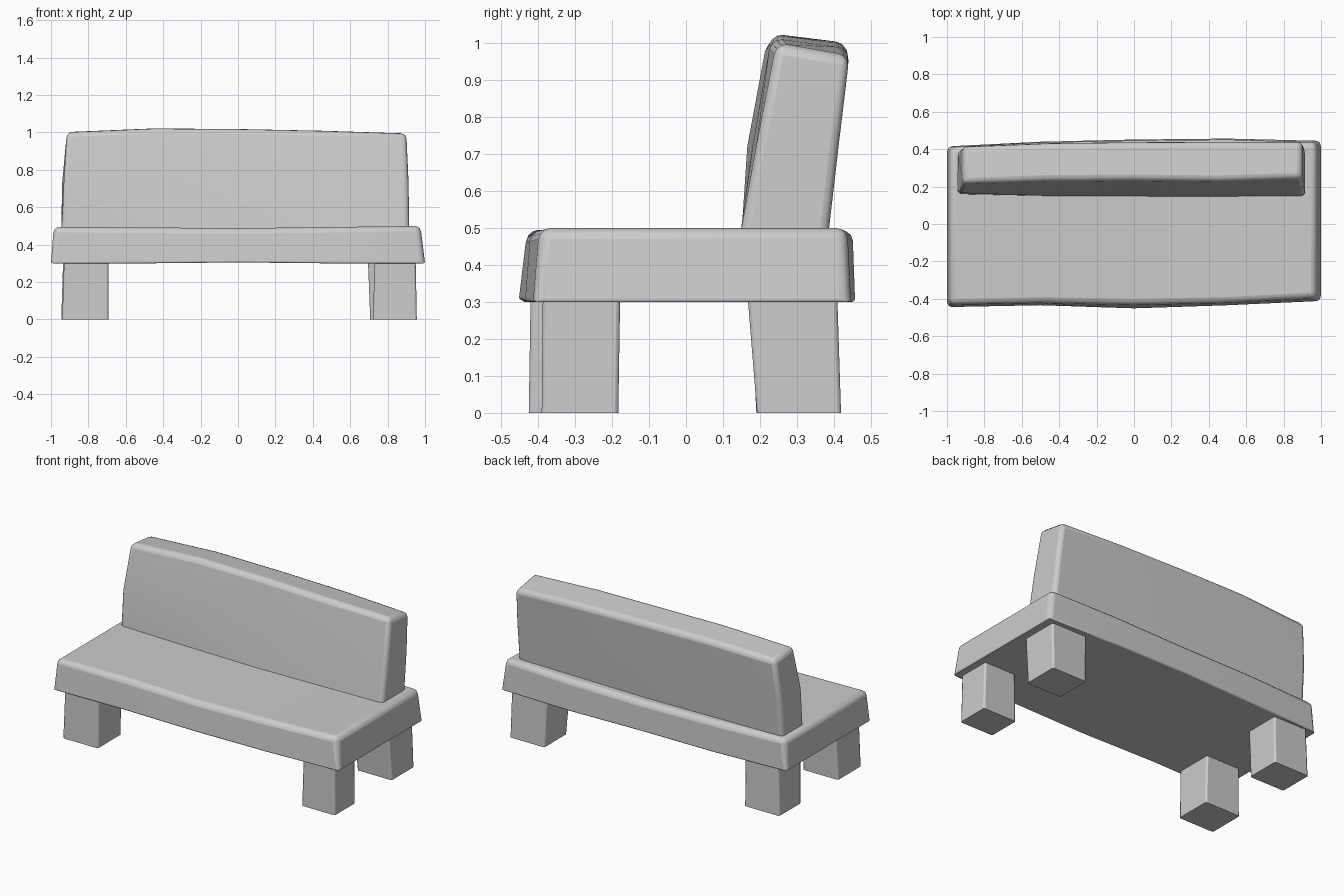
import bpy, bmesh, math

if "Cube" in bpy.data.objects:
    bpy.data.objects.remove(bpy.data.objects["Cube"])


def loft(name, rings, ring_w, end_w, width, segments=3):
    """Skin matching rings, cap both ends; weights give the bevel of each long / end edge."""
    n = len(rings[0])
    bm = bmesh.new()
    v = [[bm.verts.new(p) for p in r] for r in rings]
    for a, b in zip(v, v[1:]):
        for k in range(n):
            bm.faces.new((a[k], a[(k + 1) % n], b[(k + 1) % n], b[k]))
    bm.faces.new(v[0][::-1])
    bm.faces.new(v[-1])
    bmesh.ops.recalc_face_normals(bm, faces=bm.faces)
    layer = bm.edges.layers.float.new("bevel_weight_edge")
    for a, b in zip(v, v[1:]):
        for k in range(n):
            bm.edges.get((a[k], b[k]))[layer] = ring_w[k]
    for r in (v[0], v[-1]):
        for k in range(n):
            bm.edges.get((r[k], r[(k + 1) % n]))[layer] = end_w[k]
    mesh = bpy.data.meshes.new(name)
    bm.to_mesh(mesh)
    bm.free()
    ob = bpy.data.objects.new(name, mesh)
    bpy.context.collection.objects.link(ob)
    mod = ob.modifiers.new("Bevel", "BEVEL")
    mod.limit_method = 'WEIGHT'
    mod.width = width
    mod.segments = segments
    bpy.ops.object.select_all(action='DESELECT')
    ob.select_set(True)
    bpy.context.view_layer.objects.active = ob
    bpy.ops.object.shade_smooth_by_angle(angle=math.radians(40))
    return ob


# Seat slab: x bottom, x top, front y bottom, front y top, back y bottom, back y top, z bottom, z top
seat = [
    (-1.0, -0.985, -0.445, -0.43, 0.415, 0.41, 0.30, 0.495),
    (-0.5, -0.5, -0.435, -0.42, 0.44, 0.435, 0.30, 0.492),
    (0.0, 0.0, -0.452, -0.43, 0.452, 0.445, 0.305, 0.488),
    (0.5, 0.5, -0.435, -0.42, 0.457, 0.45, 0.30, 0.494),
    (1.0, 0.975, -0.412, -0.395, 0.445, 0.435, 0.30, 0.50),
]
loft("seat",
     [[(xb, fb, z0), (xb, bb, z0), (xt, bt, z1), (xt, ft, z1)]
      for xb, xt, fb, ft, bb, bt, z0, z1 in seat],
     (0.3, 0.3, 1, 1), (0.3, 1, 1, 1), 0.03)

# Backrest: x bottom/middle/top, front y bottom/middle/top, back y bottom/top, z front/back
back = [
    (-0.945, -0.94, -0.915, 0.16, 0.165, 0.218, 0.375, 0.415, 1.005, 0.985),
    (-0.45, -0.45, -0.45, 0.15, 0.178, 0.232, 0.38, 0.435, 1.025, 1.0),
    (0.0, 0.0, 0.0, 0.148, 0.18, 0.235, 0.383, 0.44, 1.022, 0.995),
    (0.45, 0.45, 0.45, 0.147, 0.18, 0.23, 0.385, 0.442, 1.013, 0.985),
    (0.915, 0.912, 0.90, 0.147, 0.19, 0.245, 0.385, 0.442, 1.0, 0.965),
]
loft("backrest",
     [[(xb, fb, 0.485), (xb, bb, 0.485), (xm, (bb + bt) / 2, 0.73),
       (xt, bt, zb), (xt, ft, zf), (xm, fm, 0.72)]
      for xb, xm, xt, fb, fm, ft, bb, bt, zf, zb in back],
     (0, 0, 0, 1, 1, 0), (0, 0.8, 0.8, 1, 0.8, 0.8), 0.03)

# Legs: bottom x0, x1, y0, y1 and top x0, x1, y0, y1
legs = {
    "front_left_leg": ((-0.94, -0.692, -0.425, -0.19), (-0.93, -0.692, -0.42, -0.18)),
    "front_right_leg": ((0.722, 0.956, -0.39, -0.183), (0.73, 0.95, -0.387, -0.178)),
    "back_left_leg": ((-0.945, -0.70, 0.19, 0.41), (-0.935, -0.70, 0.175, 0.405)),
    "back_right_leg": ((0.707, 0.95, 0.192, 0.419), (0.695, 0.945, 0.167, 0.409)),
}
for name, rects in legs.items():
    rings = [[(x0, y0, z), (x1, y0, z), (x1, y1, z), (x0, y1, z)]
             for (x0, x1, y0, y1), z in zip(rects, (0.0, 0.31))]
    loft(name, rings, (1,) * 4, (0,) * 4, 0.01, 2)
